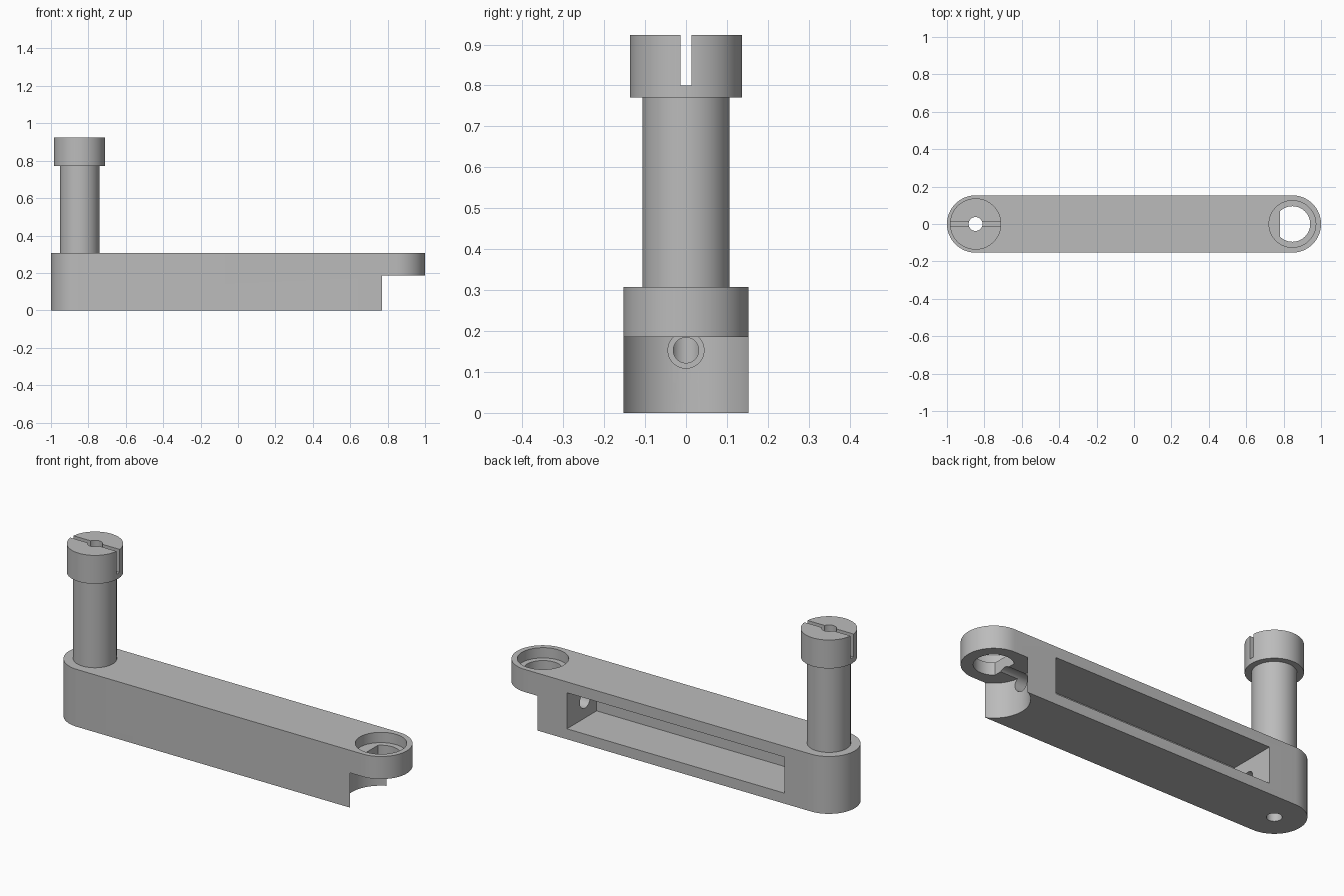
import bpy
import bmesh
import math

END_X = 0.847      # centre of both rounded ends
RADIUS = 0.153     # half width of the arm
TOP = 0.307        # top of the arm
FLANGE = 0.186     # underside of the thin end
BORE_Z = RADIUS    # height of the lengthwise bore

old = bpy.data.objects.get("Cube")
if old:
    bpy.data.objects.remove(old, do_unlink=True)

grey = bpy.data.materials.new("plain grey")
grey.use_nodes = True
colour = (0.5, 0.5, 0.5, 1)
grey.diffuse_color = colour
grey.node_tree.nodes["Principled BSDF"].inputs["Base Color"].default_value = colour


def prism(name, outline, z0, z1):
    """Extrude a flat outline of (x, y) points from z0 to z1."""
    bm = bmesh.new()
    face = bm.faces.new([bm.verts.new((x, y, z0)) for x, y in outline])
    grown = bmesh.ops.extrude_face_region(bm, geom=[face])
    moved = [v for v in grown["geom"] if isinstance(v, bmesh.types.BMVert)]
    bmesh.ops.translate(bm, verts=moved, vec=(0, 0, z1 - z0))
    bmesh.ops.recalc_face_normals(bm, faces=bm.faces)
    mesh = bpy.data.meshes.new(name)
    bm.to_mesh(mesh)
    bm.free()
    mesh.materials.append(grey)
    obj = bpy.data.objects.new(name, mesh)
    bpy.context.collection.objects.link(obj)
    return obj


def arc(cx, r, start, stop, steps):
    angles = [start + (stop - start) * i / steps for i in range(steps + 1)]
    return [(cx + r * math.cos(a), r * math.sin(a)) for a in angles]


def cylinder(name, cx, r, z0, z1):
    return prism(name, arc(cx, r, 0, math.tau, 64)[:-1], z0, z1)


def box(name, x0, x1, y0, y1, z0, z1):
    return prism(name, [(x0, y0), (x1, y0), (x1, y1), (x0, y1)], z0, z1)


def lengthwise_bore(r, x0, x1):
    """Cylinder lying along x."""
    obj = cylinder("bore_cutter", 0, r, x0, x1)
    obj.rotation_euler.y = math.pi / 2
    obj.location.z = BORE_Z
    return obj


def combine(target, tool, operation="DIFFERENCE"):
    mod = target.modifiers.new("cut", "BOOLEAN")
    mod.operation = operation
    mod.solver = "EXACT"
    mod.object = tool
    tool.hide_render = True
    bpy.context.view_layer.update()
    bpy.context.view_layer.objects.active = target
    bpy.ops.object.modifier_apply(modifier=mod.name)
    bpy.data.objects.remove(tool, do_unlink=True)


# Arm: long bar with rounded ends
half = math.pi / 2
arm = prism("arm", arc(END_X, RADIUS, -half, half, 32)
            + arc(-END_X, RADIUS, half, 3 * half, 32), 0, TOP)

# Concave relief under the thin end
combine(arm, cylinder("relief_cutter", END_X, 0.171, -0.1, FLANGE))

# Counterbore and D-shaped shaft hole
combine(arm, cylinder("counterbore_cutter", END_X, 0.125, TOP - 0.055, TOP + 0.1))
flat = math.acos(-0.066 / 0.095)
combine(arm, prism("shaft_cutter", arc(END_X, 0.095, -flat, flat, 48), 0.1, 0.4))

# Pocket open to the back
combine(arm, box("pocket_cutter", -0.69, 0.598, -0.098, 0.3, 0.056, 0.249))

# Bores: wide one into the relief, narrow one towards the post, one upright
combine(arm, lengthwise_bore(0.044, 0.5, END_X))
combine(arm, lengthwise_bore(0.031, -END_X, -0.6))
combine(arm, cylinder("upright_cutter", -END_X, 0.037, -0.1, 0.5))

# Post with a wider slotted head and a through bore
post = cylinder("post", -END_X, 0.106, TOP - 0.02, 0.8)
combine(post, cylinder("head", -END_X, 0.137, 0.771, 0.923), "UNION")
combine(post, cylinder("upright_cutter", -END_X, 0.037, 0.1, 1.1))
combine(post, box("slot_cutter", -1.1, -0.6, -0.013, 0.013, 0.8, 1.1))

# Smooth round walls, crisp edges
bpy.ops.object.select_all(action="DESELECT")
for part in (arm, post):
    part.select_set(True)
bpy.context.view_layer.objects.active = arm
bpy.ops.object.shade_smooth_by_angle(angle=math.radians(30))
